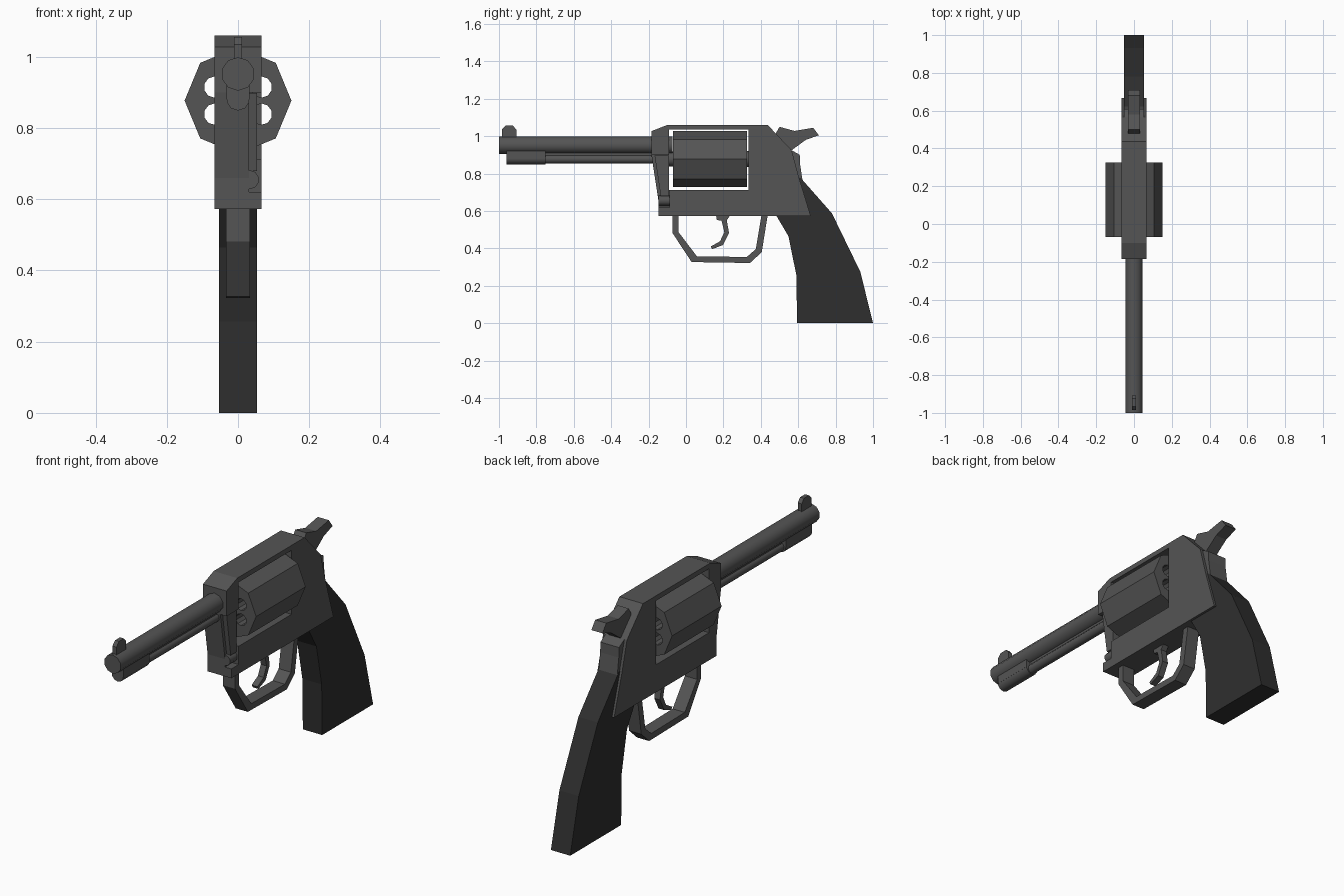
import bpy, bmesh, math
from mathutils import Matrix, Vector

if "Cube" in bpy.data.objects:
    bpy.data.objects.remove(bpy.data.objects["Cube"])


def material(name, v):
    m = bpy.data.materials.new(name)
    m.diffuse_color = (v, v, v, 1)
    m.use_nodes = True
    m.node_tree.nodes["Principled BSDF"].inputs["Base Color"].default_value = m.diffuse_color
    return m


STEEL = material("steel", 0.09)
GRIP = material("dark_grip", 0.028)


def finish(name, bm, mat=STEEL, smooth=False):
    bmesh.ops.recalc_face_normals(bm, faces=bm.faces[:])
    me = bpy.data.meshes.new(name)
    bm.to_mesh(me)
    bm.free()
    ob = bpy.data.objects.new(name, me)
    bpy.context.collection.objects.link(ob)
    me.materials.append(mat)
    if smooth:
        bpy.ops.object.select_all(action='DESELECT')
        ob.select_set(True)
        bpy.context.view_layer.objects.active = ob
        bpy.ops.object.shade_smooth_by_angle(angle=math.radians(46))
    return ob


def slab(name, pts, x0, x1, mat=STEEL):
    """Side (y, z) profile extruded across x."""
    bm = bmesh.new()
    f = bm.faces.new([bm.verts.new((x0, y, z)) for y, z in pts])
    r = bmesh.ops.extrude_face_region(bm, geom=[f])
    vs = [v for v in r['geom'] if isinstance(v, bmesh.types.BMVert)]
    bmesh.ops.translate(bm, vec=(x1 - x0, 0, 0), verts=vs)
    return finish(name, bm, mat)


def rect(y0, y1, z0, z1):
    return [(y0, z0), (y1, z0), (y1, z1), (y0, z1)]


def rods(name, centres, r, y0, y1, n, turn=0, smooth=False):
    """Cylinders along y at the given (x, z) centres."""
    bm = bmesh.new()
    for x, z in centres:
        m = (Matrix.Translation((x, (y0 + y1) / 2, z))
             @ Matrix.Rotation(math.pi / 2, 4, 'X') @ Matrix.Rotation(turn, 4, 'Z'))
        bmesh.ops.create_cone(bm, cap_ends=True, segments=n, radius1=r, radius2=r,
                              depth=y1 - y0, matrix=m)
    return finish(name, bm, smooth=smooth)


def cut(ob, cutter):
    mod = ob.modifiers.new("cut", 'BOOLEAN')
    mod.operation = 'DIFFERENCE'
    mod.solver = 'EXACT'
    mod.object = cutter
    bpy.context.view_layer.objects.active = ob
    bpy.ops.object.modifier_apply(modifier=mod.name)
    bpy.data.objects.remove(cutter)


# Frame with cylinder window, crane recess and hammer slot
frame = slab("frame", [(-.185, 1.027), (-.1, 1.06), (.437, 1.06), (.565, .925), (.605, .775),
                       (.667, .573), (-.148, .573), (-.148, .66), (-.185, .9)], -.066, .066)
cut(frame, slab("window_cutter", rect(-.09, .333, .712, 1.035), -.2, .2))
cut(frame, slab("crane_cutter", rect(-.3, -.089, .62, .9), .031, .2))

# Narrower rear of the frame behind the hammer
slab("backstrap", [(.5, .97), (.565, .925), (.608, .9), (.61, .85), (.625, .75), (.5, .7)],
     -.052, .052)

# Crane arm and its hinge pin
slab("crane", [(-.168, .898), (-.09, .898), (-.09, .68), (-.135, .68)], .031, .054)
rods("crane_hinge", [(.032, .655)], .027, -.147, -.08, 10, smooth=True)

# Cylinder: eight sided, six chambers bored through
drum = rods("cylinder", [(0, .877)], .15, -.07, .325, 8)
ring = [(.076 * math.cos(math.radians(a)), .877 + .076 * math.sin(math.radians(a)))
        for a in range(30, 390, 60)]
cut(drum, rods("chamber_cutter", ring, .03, -.2, .5, 10))
rods("cylinder_pin", [(0, .877)], .04, -.1, -.065, 10, smooth=True)
rods("cylinder_ratchet", [(0, .877)], .043, .32, .34, 10, smooth=True)

# Barrel, ejector rod and its lug, front sight
rods("barrel", [(0, .952)], .047, -1, -.072, 10, smooth=True)
rods("ejector_rod", [(0, .877)], .023, -.78, -.09, 10, smooth=True)
rods("ejector_lug", [(0, .882)], .033, -.96, -.75, 10, smooth=True)
slab("lug_web", rect(-.96, -.75, .88, .93), -.032, .032)
slab("rod_web", rect(-.76, -.18, .88, .925), -.012, .012)
slab("front_sight", [(-.985, .98), (-.985, 1.035), (-.965, 1.056), (-.925, 1.056),
                     (-.907, 1.035), (-.907, .98)], -.011, .011)

# Hammer
slab("hammer", [(.46, .98), (.5, 1.05), (.58, 1.028), (.68, 1.045), (.71, 1.005),
                (.64, .98), (.565, .925), (.5, .9)], -.031, .031)

# Trigger guard: outer loop then back along the inner loop
outer = [(-.072, .58), (-.072, .482), (.03, .327), (.342, .322), (.405, .38), (.437, .58)]
inner = [(.404, .58), (.373, .396), (.325, .354), (.058, .358), (-.04, .487), (-.04, .58)]
slab("trigger_guard", outer + inner, -.034, .034)

# Trigger
slab("trigger", [(.16, .58), (.165, .552), (.19, .548), (.205, .487), (.182, .438), (.132, .41),
                 (.14, .396), (.197, .418), (.23, .482), (.218, .55), (.238, .58)], -.016, .016)

# Grip
slab("grip", [(.55, .8), (.615, .775), (.78, .588), (.932, .275), (1, 0), (.594, 0),
              (.59, .257), (.548, .465), (.48, .58)], -.054, .054, GRIP)
